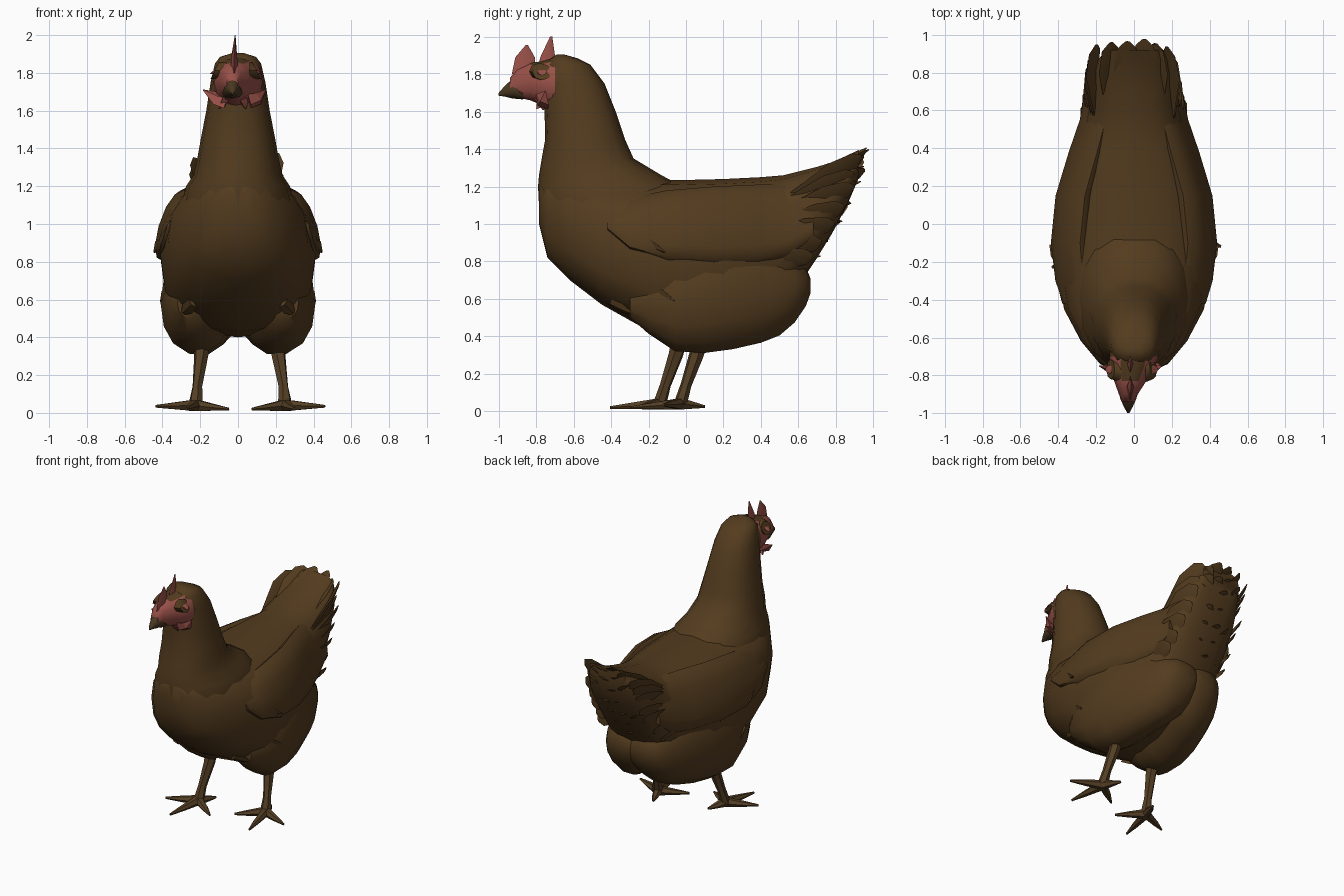
import bpy, bmesh, math, random
from mathutils import Vector as V

random.seed(4)


def material(name, rgb):
    m = bpy.data.materials.new(name)
    m.diffuse_color = (*rgb, 1)
    return m


BROWN = material("brown feathers", (0.088, 0.045, 0.0135))
LEG = material("leg brown", (0.09, 0.05, 0.018))
RED = material("comb red", (0.32, 0.082, 0.066))
BEAK = material("dark beak", (0.068, 0.04, 0.015))


def loft(name, rings, mats, n=16, p=2.0, rule=None, angle=50):
    """Skin superelliptic rings given as (centre, u axis, v axis)."""
    bm = bmesh.new()
    loops = []
    for c, u, v in rings:
        loop = []
        for i in range(n):
            a = 2 * math.pi * i / n
            ca, sa = math.cos(a), math.sin(a)
            x = math.copysign(abs(ca) ** (2 / p), ca)
            y = math.copysign(abs(sa) ** (2 / p), sa)
            loop.append(bm.verts.new(V(c) + V(u) * x + V(v) * y))
        loops.append(loop)
    for a, b in zip(loops, loops[1:]):
        for i in range(n):
            j = (i + 1) % n
            bm.faces.new((a[i], a[j], b[j], b[i]))
    bm.faces.new(loops[0])
    bm.faces.new(loops[-1])
    bmesh.ops.recalc_face_normals(bm, faces=bm.faces[:])
    if rule:
        for f in bm.faces:
            f.material_index = rule(f.calc_center_median())
    me = bpy.data.meshes.new(name)
    bm.to_mesh(me)
    bm.free()
    ob = bpy.data.objects.new(name, me)
    bpy.context.collection.objects.link(ob)
    for m in mats:
        me.materials.append(m)
    bpy.ops.object.select_all(action='DESELECT')
    ob.select_set(True)
    bpy.context.view_layer.objects.active = ob
    bpy.ops.object.shade_smooth_by_angle(angle=math.radians(angle))
    return ob


def along_y(name, rows, mats, **kw):
    """Rows of (y, bottom z, top z, half width, centre x)."""
    return loft(name, [((x, y, (b + t) / 2), (w, 0, 0), (0, 0, (t - b) / 2))
                       for y, b, t, w, x in rows], mats, **kw)


def strip(name, pts, widths, thicks, mat, roll=0, n=4):
    """Tapered limb or feather through points; roll turns its broad side."""
    rings = []
    for i, q in enumerate(pts):
        d = (V(pts[min(i + 1, len(pts) - 1)]) - V(pts[max(i - 1, 0)])).normalized()
        side = d.cross(V((0, 0, 1)))
        side = side.normalized() if side.length > 0.01 else V((1, 0, 0))
        up = side.cross(d)
        c, s = math.cos(roll), math.sin(roll)
        rings.append((q, (side * c + up * s) * widths[i], (up * c - side * s) * thicks[i]))
    return loft(name, rings, [mat], n=n, angle=30)


# Body, from breast to tail
body = [(-.785, 1.0, 1.2, .08), (-.74, .82, 1.25, .18), (-.62, .70, 1.25, .28),
        (-.45, .57, 1.24, .37), (-.2, .43, 1.235, .41), (0, .40, 1.235, .41),
        (.2, .41, 1.24, .385), (.4, .46, 1.25, .315), (.52, .55, 1.26, .27),
        (.62, .70, 1.285, .25), (.70, .82, 1.305, .24), (.78, .95, 1.33, .225),
        (.86, 1.10, 1.365, .195), (.92, 1.24, 1.395, .15)]
along_y("body", [(*r, 0) for r in body], [BROWN], p=2.5)

# Neck and back of the head, stacked upward: z, front y, back y, half width
neck = [(.9, -.76, .05, .28), (1.1, -.785, .02, .30), (1.2, -.79, -.02, .275), (1.26, -.785, -.13, .235),
        (1.35, -.77, -.28, .215), (1.45, -.752, -.325, .197), (1.6, -.755, -.375, .168),
        (1.75, -.76, -.435, .145), (1.85, -.75, -.51, .122), (1.885, -.72, -.58, .095),
        (1.905, -.69, -.65, .03)]
loft("neck", [((0, (f + b) / 2, z), (w, 0, 0), (0, (b - f) / 2, 0)) for z, f, b, w in neck],
     [BROWN], p=2.2)

# Face, red on the cheeks and brown on the crown
along_y("face", [(-.60, 1.62, 1.89, .12, 0), (-.70, 1.61, 1.89, .13, 0), (-.76, 1.63, 1.87, .115, -.01),
                 (-.83, 1.66, 1.86, .085, -.02), (-.90, 1.675, 1.83, .05, -.03),
                 (-.94, 1.68, 1.78, .033, -.03)], [BROWN, RED], n=12, p=2.2,
        rule=lambda c: int(c.y < -.69 and (c.z < 1.85 or c.y < -.8)))

# Beak
along_y("beak", [(-.87, 1.665, 1.72, .055, -.03), (-.925, 1.67, 1.775, .042, -.03),
                 (-.965, 1.68, 1.74, .024, -.03), (-1.0, 1.685, 1.70, .005, -.03)], [BEAK], n=8)

# Comb: two thin upright spikes
for y0, y1, z1, w in [(-.865, -.85, 1.955, .065), (-.75, -.72, 2.0, .05)]:
    loft("comb_spike", [((-.02, y0, 1.80), (.022, 0, 0), (0, w, 0)),
                        ((-.02, y0 * .6 + y1 * .4, 1.89), (.015, 0, 0), (0, w * .8, 0)),
                        ((-.015, y1, z1), (.002, 0, 0), (0, .006, 0))], [RED], n=4)

for s in (-1, 1):
    # Brown patch around the eye with a small red centre
    for name, r, out, mat in [("eye_patch", .052, 0, BROWN), ("eye_centre", .022, .006, RED)]:
        loft(name, [((s * .06, -.785, 1.815), (0, r, 0), (0, 0, r * .85)),
                    ((s * (.112 + out) - .012, -.768, 1.812), (0, r, s * 0), (s * -.022, 0, r * .85)),
                    ], [mat], n=8)
    # Wattles and ear lobes splayed sideways
    strip("wattle", [(s * .06, -.77, 1.65), (s * .11, -.765, 1.665), (s * .165 - .02, -.75, 1.71)],
          [.05, .045, .003], [.03, .02, .003], RED, roll=.9)
    strip("chin_lobe", [(s * .03 - .02, -.80, 1.69), (s * .05 - .02, -.78, 1.65), (s * .07 - .03, -.76, 1.61)],
          [.03, .03, .004], [.02, .02, .004], RED)

    # Fluffy thigh and rump lobe, closing in toward the back
    thigh = [(-.30, .50, .66, .07, .25), (-.2, .41, .76, .14, .235), (-.06, .315, .85, .19, .22),
             (.1, .305, .90, .20, .205), (.25, .325, .92, .195, .185), (.4, .36, .90, .185, .15),
             (.5, .40, .87, .175, .12), (.58, .47, .82, .155, .10), (.64, .56, .77, .125, .085),
             (.665, .63, .71, .06, .075)]
    along_y("thigh", [(*r[:4], s * r[4]) for r in thigh], [BROWN], n=14, p=2.2)

    # Folded wing: y, bottom, top, x centre, half thickness
    wing = [(-.42, .97, 1.09, .31, .04), (-.3, .86, 1.14, .325, .07), (-.1, .80, 1.18, .34, .08),
            (.15, .785, 1.20, .315, .08), (.38, .79, 1.21, .25, .075), (.55, .83, 1.21, .205, .06),
            (.68, .93, 1.20, .195, .04)]
    loft("wing", [((s * x, y, (b + t) / 2), (w, 0, 0), (-s * .055, 0, (t - b) / 2))
                  for y, b, t, x, w in wing], [BROWN], n=12, p=2.2)

    # Leg, the left one a little ahead of the right
    dy = -.13 if s < 0 else -.02
    x0, x1 = (.195, .225) if s < 0 else (.215, .25)
    strip("leg", [(s * x0, dy + .10, .40), (s * x0, dy + .075, .30), (s * (x1 - .01), dy + .02, .14),
                  (s * x1, dy - .01, .04)], [.05, .038, .027, .04], [.05, .04, .03, .035], LEG, n=6)
    # Three front toes and one back toe
    for tx, ty, tz in [(.21, -.10, .035), (.05, -.275, .02), (-.175, -.13, .02), (-.05, .12, .025)]:
        a = V((s * x1, dy - .01, .04))
        b = V((s * (x1 + tx), dy + ty, tz))
        strip("toe", [a, a.lerp(b, .55), b], [.032, .024, .007],
              [.035, .02, .008], LEG, n=6)

# Tail feathers: tip height and reach, fanned across the tail
rows = [(.82, .72), (.92, .77), (1.03, .85), (1.13, .90), (1.25, .945), (1.33, .975), (1.41, 1.0)]
for k, (tz, ty) in enumerate(rows):
    for f in (-1, -.6, -.2, .2, .6, 1):
        drop = .06 * abs(f) * (k / 6)
        y1 = ty - .05 * abs(f) + random.uniform(-.03, .01)
        spread = .235 - .05 * (k / 6)
        tip = V((f * spread + random.uniform(-.02, .02), y1, tz - drop + random.uniform(-.015, .015)))
        base = V((f * .19, y1 - .36, tz - drop - .09 - .02 * k + .06 * (6 - k) / 6))
        mid = base.lerp(tip, .6) + V((f * .025, 0, .005))
        near = base.lerp(tip, .9) + V((f * .01, 0, 0))
        strip("tail_feather", [base, mid, near, tip], [.04, .065, .05, .012],
              [.012, .014, .009, .003], BROWN, roll=f * 1.0)

# Loose feather tufts on the belly and flanks
for s in (-1, 1):
    for x, y, z in [(.27, -.34, .53), (.31, -.2, .47), (.38, -.12, .60), (.415, -.17, .86)]:
        a = V((s * (x - .03), y - .06, z + .05))
        b = V((s * (x + .03), y + .06, z - .01))
        strip("tuft", [a, a.lerp(b, .5), b], [.03, .035, .004], [.012, .012, .003], BROWN, roll=s * .9)
